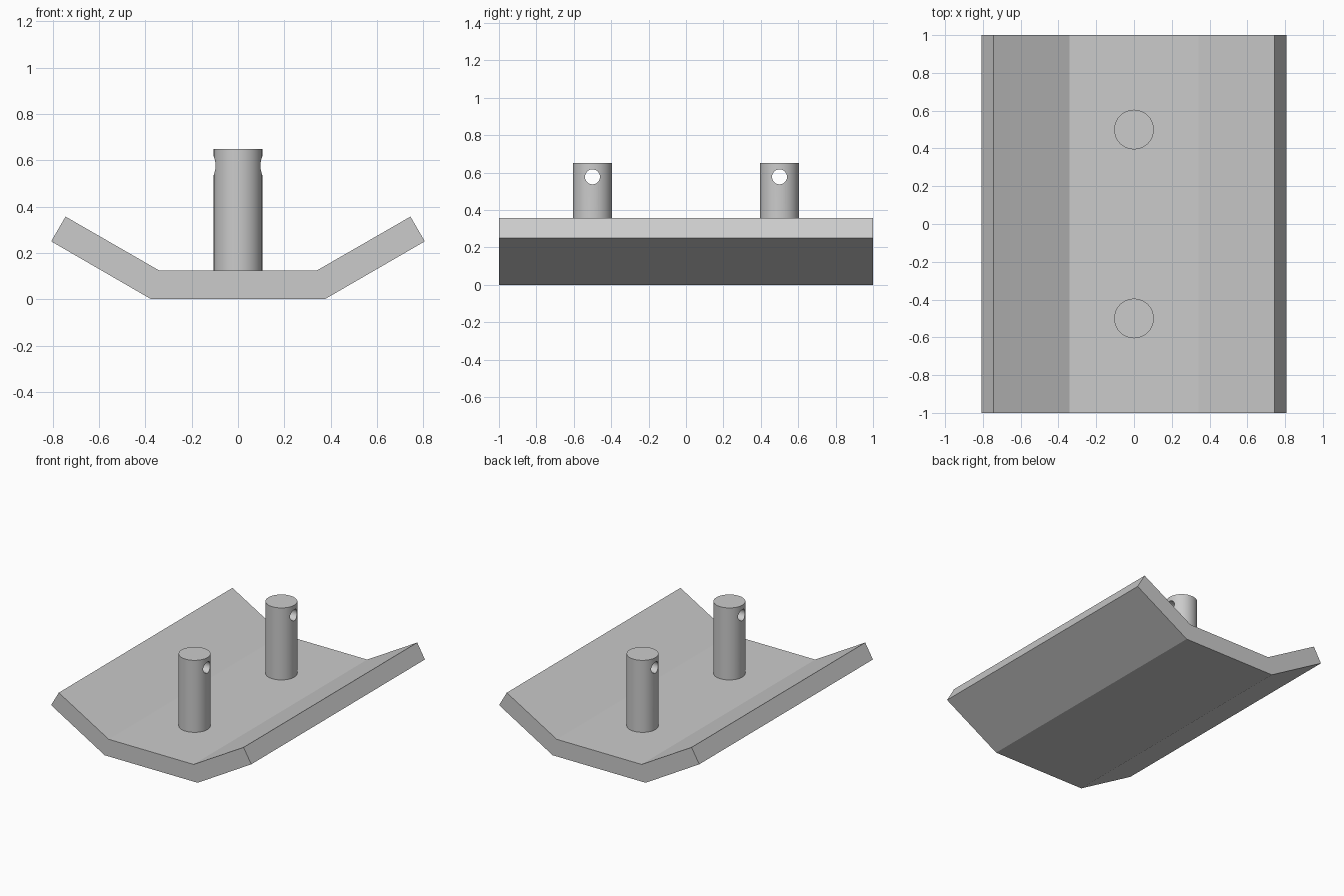
import bpy
import bmesh
import math

default = bpy.data.objects.get("Cube")
if default:
    bpy.data.objects.remove(default, do_unlink=True)

# Single grey finish
grey = bpy.data.materials.new("plain_grey")
grey.use_nodes = True
colour = (0.6, 0.6, 0.6, 1)
grey.diffuse_color = colour
grey.node_tree.nodes["Principled BSDF"].inputs["Base Color"].default_value = colour


def extruded_plate(name, profile, length):
    """Extrude an x-z outline along y, centred on y = 0."""
    bm = bmesh.new()
    face = bm.faces.new([bm.verts.new((x, -length / 2, z)) for x, z in profile])
    grown = bmesh.ops.extrude_face_region(bm, geom=[face])
    moved = [v for v in grown["geom"] if isinstance(v, bmesh.types.BMVert)]
    bmesh.ops.translate(bm, verts=moved, vec=(0, length, 0))
    bmesh.ops.recalc_face_normals(bm, faces=bm.faces)
    mesh = bpy.data.meshes.new(name)
    bm.to_mesh(mesh)
    bm.free()
    obj = bpy.data.objects.new(name, mesh)
    bpy.context.collection.objects.link(obj)
    obj.data.materials.append(grey)
    return obj


def drilled_pin(name, y, bottom, top, hole_z):
    """Upright round pin with a cross hole along x."""
    bpy.ops.mesh.primitive_cylinder_add(
        vertices=48, radius=0.04, depth=0.5,
        location=(0, y, hole_z), rotation=(0, math.pi / 2, 0))
    drill = bpy.context.object
    drill.name = name + "_drill"
    drill.hide_render = True
    bpy.ops.mesh.primitive_cylinder_add(
        vertices=64, radius=0.105, depth=top - bottom,
        location=(0, y, (top + bottom) / 2))
    pin = bpy.context.object
    pin.name = name
    pin.data.materials.append(grey)
    cut = pin.modifiers.new("cross_hole", "BOOLEAN")
    cut.operation = "DIFFERENCE"
    cut.solver = "EXACT"
    cut.object = drill
    bpy.ops.object.modifier_apply(modifier=cut.name)
    bpy.data.objects.remove(drill, do_unlink=True)
    bpy.ops.object.shade_smooth_by_angle(angle=math.radians(30))
    return pin


# Base plate with two upturned wings, mirrored from one half outline
half = [(0.375, 0), (0.807, 0.25), (0.745, 0.357), (0.342, 0.125)]
outline = half + [(-x, z) for x, z in reversed(half)]
extruded_plate("winged_base_plate", outline, 2)

# Pins, seated slightly inside the plate
for label, y in (("front", -0.5), ("back", 0.5)):
    drilled_pin(label + "_pin", y, 0.115, 0.65, 0.577)
